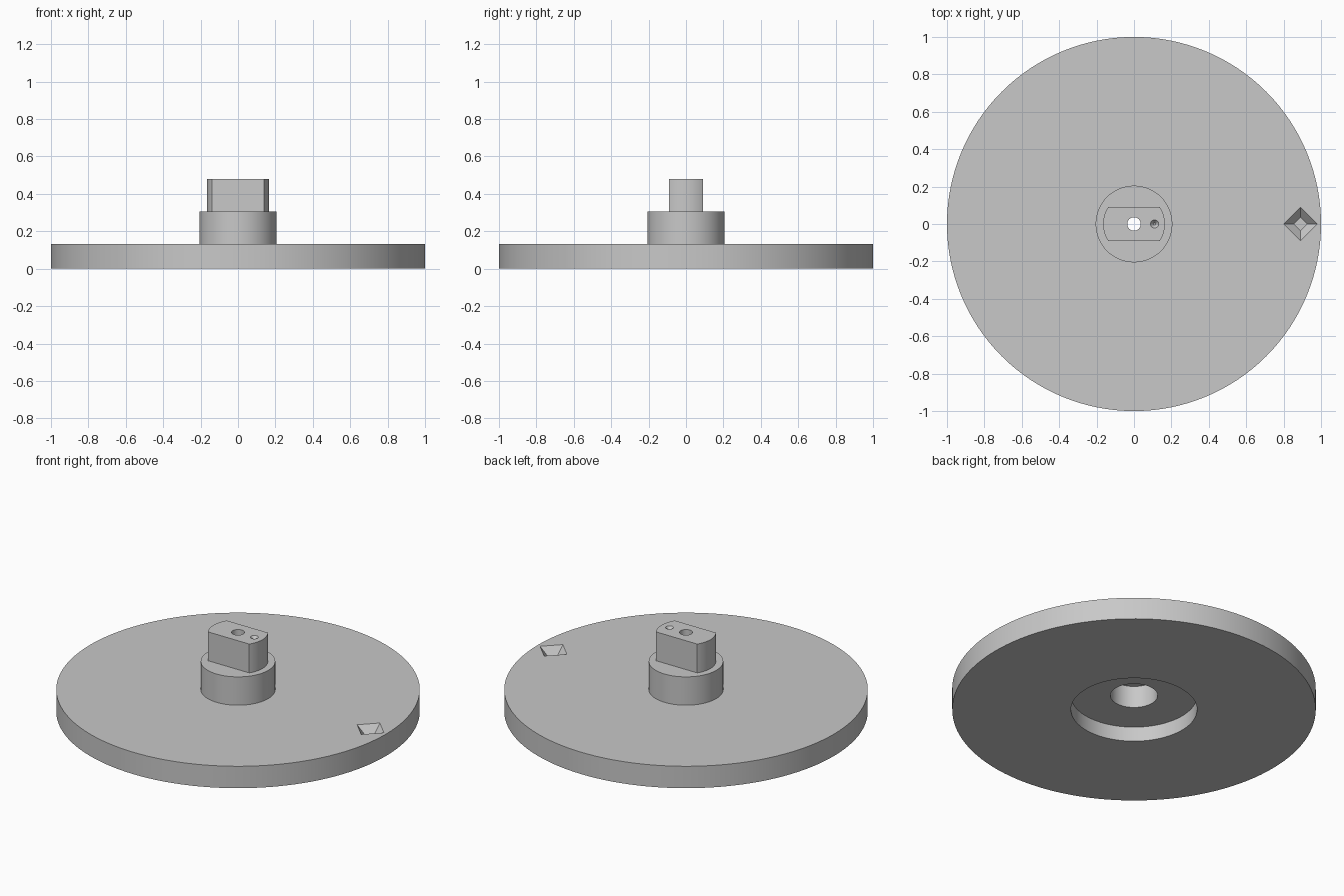
import bpy, bmesh, math
from mathutils import Matrix

if "Cube" in bpy.data.objects:
    bpy.data.objects.remove(bpy.data.objects["Cube"])

DISC_TOP, BOSS_TOP, KEY_TOP = 0.133, 0.305, 0.48

grey = bpy.data.materials.new("plain grey")
grey.use_nodes = True
colour = (0.58, 0.58, 0.58, 1)
grey.diffuse_color = colour
grey.node_tree.nodes["Principled BSDF"].inputs["Base Color"].default_value = colour


def frustum(name, r_low, r_high, z_low, z_high, x=0, sides=128):
    """Upright cylinder or cone between two heights."""
    bm = bmesh.new()
    bmesh.ops.create_cone(
        bm, cap_ends=True, segments=sides, radius1=r_low, radius2=r_high,
        depth=z_high - z_low,
        matrix=Matrix.Translation((x, 0, (z_low + z_high) / 2)))
    mesh = bpy.data.meshes.new(name)
    bm.to_mesh(mesh)
    bm.free()
    mesh.materials.append(grey)
    obj = bpy.data.objects.new(name, mesh)
    bpy.context.collection.objects.link(obj)
    return obj


def combine(target, other, operation):
    """Apply a boolean and remove the tool object."""
    mod = target.modifiers.new(operation.lower(), "BOOLEAN")
    mod.operation, mod.object, mod.solver = operation, other, "EXACT"
    graph = bpy.context.evaluated_depsgraph_get()
    mesh = bpy.data.meshes.new_from_object(target.evaluated_get(graph))
    target.modifiers.clear()
    target.data = mesh
    bpy.data.objects.remove(other)


# Disc with a round boss
disc = frustum("round_base", 1, 1, 0, DISC_TOP)
combine(disc, frustum("boss", 0.205, 0.205, 0.05, BOSS_TOP), "UNION")

# Drive key: a cylinder trimmed to two flats
key = frustum("drive_key", 0.165, 0.165, 0.25, KEY_TOP)
bm = bmesh.new()
bm.from_mesh(key.data)
for side in (-1, 1):
    cut = bmesh.ops.bisect_plane(
        bm, geom=bm.verts[:] + bm.edges[:] + bm.faces[:],
        plane_co=(0, side * 0.09, 0), plane_no=(0, side, 0), clear_outer=True)
    rim = [e for e in cut["geom_cut"] if isinstance(e, bmesh.types.BMEdge)]
    bmesh.ops.holes_fill(bm, edges=rim)
bmesh.ops.recalc_face_normals(bm, faces=bm.faces[:])
bm.to_mesh(key.data)
bm.free()
combine(disc, key, "UNION")

# Underside pocket, socket and through bore
for name, radius, low, high in (("pocket", 0.347, -0.1, 0.089),
                                ("socket", 0.13, 0.05, 0.222),
                                ("bore", 0.036, 0.15, 0.6)):
    combine(disc, frustum(name, radius, radius, low, high, sides=96), "DIFFERENCE")

# Index dimple on the key
combine(disc, frustum("dimple", 0.006, 0.038, KEY_TOP - 0.02, KEY_TOP + 0.02,
                      x=0.11, sides=32), "DIFFERENCE")

# Diamond-shaped sunken marker near the rim
combine(disc, frustum("diamond", 0.035, 0.145, DISC_TOP - 0.05, DISC_TOP + 0.05,
                      x=0.89, sides=4), "DIFFERENCE")

bpy.ops.object.select_all(action="DESELECT")
disc.select_set(True)
bpy.context.view_layer.objects.active = disc
bpy.ops.object.shade_smooth_by_angle(angle=math.radians(30))
